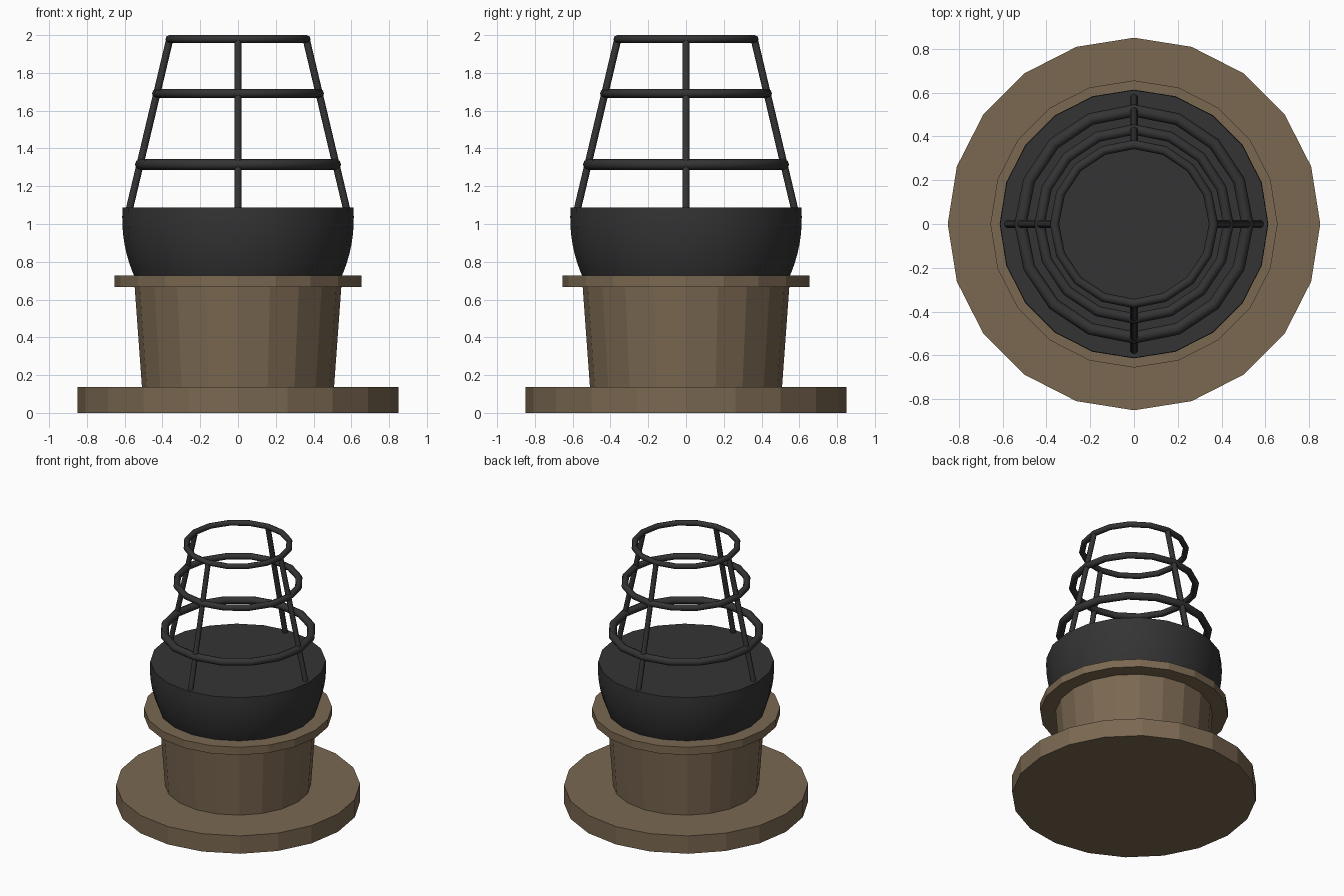
import bpy, bmesh, math
from mathutils import Vector

if "Cube" in bpy.data.objects:
    bpy.data.objects.remove(bpy.data.objects["Cube"])


def material(name, color):
    m = bpy.data.materials.new(name)
    m.diffuse_color = (*color, 1)
    m.use_nodes = True
    m.node_tree.nodes["Principled BSDF"].inputs["Base Color"].default_value = m.diffuse_color
    return m


BROWN = material("brown", (0.195, 0.138, 0.083))
DARK = material("dark_metal", (0.034, 0.034, 0.034))


def finish(name, bm, mat, smooth=None):
    bmesh.ops.recalc_face_normals(bm, faces=bm.faces)
    me = bpy.data.meshes.new(name)
    bm.to_mesh(me)
    bm.free()
    ob = bpy.data.objects.new(name, me)
    bpy.context.collection.objects.link(ob)
    me.materials.append(mat)
    if smooth:
        bpy.ops.object.select_all(action='DESELECT')
        ob.select_set(True)
        bpy.context.view_layer.objects.active = ob
        bpy.ops.object.shade_smooth_by_angle(angle=math.radians(smooth))
    return ob


def circle(bm, n, point):
    return [bm.verts.new(point(2 * math.pi * i / n)) for i in range(n)]


def bridge(bm, a, b):
    for i in range(len(a)):
        j = (i + 1) % len(a)
        bm.faces.new((a[i], a[j], b[j], b[i]))


def lathe(name, profile, mat, n=20, smooth=None):
    """Capped solid of revolution from (radius, z) points."""
    bm = bmesh.new()
    loops = [circle(bm, n, lambda t: (r * math.cos(t), r * math.sin(t), z)) for r, z in profile]
    for a, b in zip(loops, loops[1:]):
        bridge(bm, a, b)
    bm.faces.new(loops[0])
    bm.faces.new(loops[-1])
    return finish(name, bm, mat, smooth)


def ring(name, radius, z, tube, n=16, sides=8):
    bm = bmesh.new()
    loops = []
    for k in range(sides):
        u = 2 * math.pi * k / sides
        r, h = radius + tube * math.cos(u), z + tube * math.sin(u)
        loops.append(circle(bm, n, lambda t: (r * math.cos(t), r * math.sin(t), h)))
    for k in range(sides):
        bridge(bm, loops[k], loops[(k + 1) % sides])
    return finish(name, bm, DARK, 50)


def bar(name, a, b, radius):
    bm = bmesh.new()
    bmesh.ops.create_cone(bm, cap_ends=True, segments=8, radius1=radius,
                          radius2=radius, depth=(b - a).length)
    rot = (b - a).to_track_quat('Z', 'Y')
    for v in bm.verts:
        v.co = rot @ v.co + (a + b) / 2
    return finish(name, bm, DARK, 50)


# Stand: foot disc, flared drum, rim
lathe("base_disc", [(0.85, 0), (0.85, 0.137)], BROWN)
lathe("drum", [(0.508, 0.13), (0.548, 0.68)], BROWN)
lathe("rim", [(0.655, 0.667), (0.655, 0.727)], BROWN)

# Dark bowl: slice of an ellipsoid with a flat top
bowl = []
for i in range(9):
    z = 0.70 + (1.087 - 0.70) * i / 8
    bowl.append((0.613 * math.sqrt(1 - ((z - 1.03) / 0.69) ** 2), z))
lathe("bowl", bowl, DARK, smooth=40)

# Cage hoops, bottom to top
ring("lower_hoop", 0.518, 1.315, 0.028)
ring("middle_hoop", 0.431, 1.692, 0.024)
ring("top_hoop", 0.363, 1.979, 0.021)

# Four leaning cage bars
for i in range(4):
    d = Vector((math.cos(i * math.pi / 2), math.sin(i * math.pi / 2), 0))
    bar(f"cage_bar_{i + 1}", d * 0.577 + Vector((0, 0, 1.07)),
        d * 0.361 + Vector((0, 0, 1.98)), 0.019)
